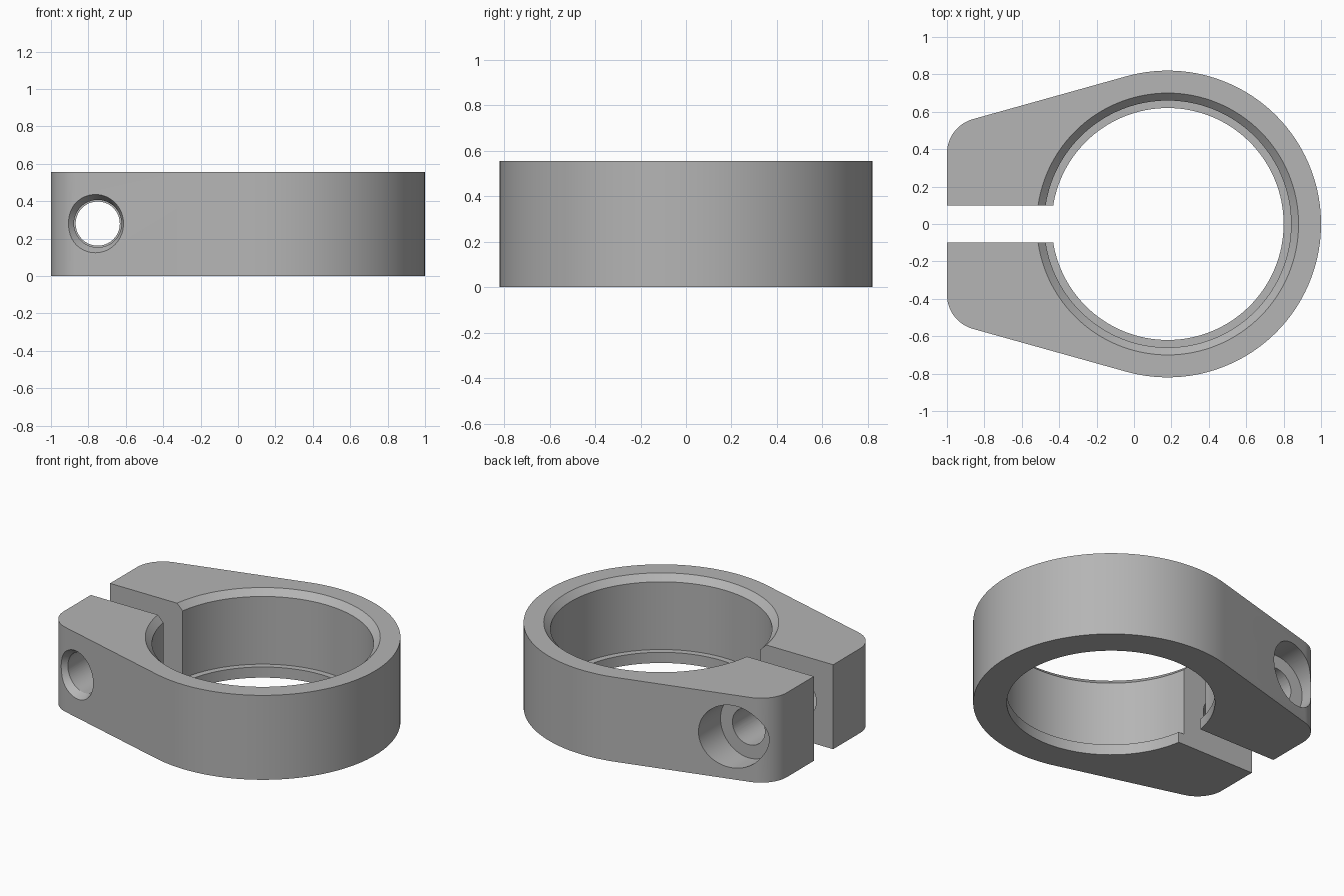
import bpy, bmesh
from math import sin, cos, pi, radians
from mathutils import Matrix, Vector

if "Cube" in bpy.data.objects:
    bpy.data.objects.remove(bpy.data.objects["Cube"])

HEIGHT = 0.555
RING_X, RING_R = 0.18, 0.82
SLOPE = radians(15.6)
CORNER_R = 0.19
BOLT_X, BOLT_Z = -0.75, 0.28

metal = bpy.data.materials.new("grey metal")
metal.use_nodes = True
grey = (0.46, 0.46, 0.46, 1)
metal.diffuse_color = grey
metal.node_tree.nodes["Principled BSDF"].inputs["Base Color"].default_value = grey


def finish(name, bm):
    bmesh.ops.remove_doubles(bm, verts=bm.verts, dist=1e-5)
    bmesh.ops.recalc_face_normals(bm, faces=bm.faces)
    mesh = bpy.data.meshes.new(name)
    bm.to_mesh(mesh)
    bm.free()
    mesh.materials.append(metal)
    obj = bpy.data.objects.new(name, mesh)
    bpy.context.collection.objects.link(obj)
    return obj


def arc(cx, cy, r, start, end, steps):
    return [(cx + r * cos(start + (end - start) * i / steps),
             cy + r * sin(start + (end - start) * i / steps)) for i in range(steps + 1)]


def lathe(name, profile, place, steps=96):
    """Spin an (r, z) profile about z, then move it into place."""
    bm = bmesh.new()
    pts = [bm.verts.new((r, 0, z)) for r, z in profile]
    edges = [bm.edges.new(pair) for pair in zip(pts, pts[1:])]
    bmesh.ops.spin(bm, geom=pts + edges, cent=(0, 0, 0), axis=(0, 0, 1),
                   angle=2 * pi, steps=steps)
    bm.transform(place)
    return finish(name, bm)


def drill(name, stations, direction, origin):
    """Round cutter along a direction; stations are (radius, distance)."""
    profile = [(0, stations[0][1])] + stations + [(0, stations[-1][1])]
    turn = Vector(direction).to_track_quat('Z', 'Y').to_matrix().to_4x4()
    return lathe(name, profile, Matrix.Translation(origin) @ turn, 64)


# Clamp outline: ring arc, tangent flank and rounded ear, mirrored in y
tangent = pi / 2 + SLOPE
tx, ty = RING_X + RING_R * cos(tangent), RING_R * sin(tangent)
corner_x = -1 + CORNER_R
end_x = corner_x + CORNER_R * cos(tangent)
corner_y = ty - (tx - end_x) * sin(SLOPE) / cos(SLOPE) - CORNER_R * sin(tangent)
half = arc(RING_X, 0, RING_R, 0, tangent, 56)
half += arc(corner_x, corner_y, CORNER_R, tangent, pi, 14)
outline = half + [(x, -y) for x, y in reversed(half[1:])]

bm = bmesh.new()
base = bm.faces.new([bm.verts.new((x, y, 0)) for x, y in outline])
top = bmesh.ops.extrude_face_region(bm, geom=[base])["geom"]
bmesh.ops.translate(bm, vec=(0, 0, HEIGHT),
                    verts=[v for v in top if isinstance(v, bmesh.types.BMVert)])
clamp = finish("clamp_collar", bm)

# Stepped bore with a bottom lip and a chamfered top
bore = lathe("bore_cutter",
             [(0, -0.1), (0.62, -0.1), (0.62, 0.07), (0.66, 0.07),
              (0.66, HEIGHT - 0.04), (0.74, HEIGHT + 0.04), (0, HEIGHT + 0.04)],
             Matrix.Translation((RING_X, 0, 0)), 128)

# Slot between the ears
bm = bmesh.new()
bmesh.ops.create_cube(bm, size=1, matrix=Matrix.Translation((-0.6, 0, 0.3))
                      @ Matrix.Diagonal((1.2, 0.2, 1, 1)))
slot = finish("slot_cutter", bm)

# Bolt hole: narrower in the back ear, with a deep counterbore
bolt_origin = (BOLT_X, 0, BOLT_Z)
back_hole = drill("back_hole_cutter", [(0.118, 0), (0.118, 0.5)], (0, 1, 0), bolt_origin)
counterbore = drill("counterbore_cutter", [(0.205, 0.42), (0.205, 0.9)], (0, 1, 0), bolt_origin)
front_hole = drill("front_hole_cutter", [(0.127, 0), (0.127, 0.9)], (0, -1, 0), bolt_origin)

# Shallow countersink square to the sloping front flank
flank_y = ty - (tx - BOLT_X) * sin(SLOPE) / cos(SLOPE)
normal = (-sin(SLOPE), -cos(SLOPE), 0)
mouth = Vector((BOLT_X - 0.013, -flank_y, BOLT_Z))
countersink = drill("countersink_cutter", [(0.127, -0.05), (0.158, 0), (0.17, 0.02)],
                    normal, mouth)

# Cut, bake and shade
cutters = [bore, slot, back_hole, counterbore, front_hole, countersink]
for cutter in cutters:
    cutter.hide_render = True
    mod = clamp.modifiers.new(cutter.name, 'BOOLEAN')
    mod.operation = 'DIFFERENCE'
    mod.solver = 'EXACT'
    mod.object = cutter
bpy.context.view_layer.update()
baked = bpy.data.meshes.new_from_object(
    clamp.evaluated_get(bpy.context.evaluated_depsgraph_get()))
clamp.modifiers.clear()
clamp.data = baked
baked.materials.clear()
baked.materials.append(metal)
for face in baked.polygons:
    face.material_index = 0
for cutter in cutters:
    bpy.data.objects.remove(cutter)

bpy.ops.object.select_all(action='DESELECT')
clamp.select_set(True)
bpy.context.view_layer.objects.active = clamp
bpy.ops.object.shade_smooth_by_angle(angle=radians(25))
